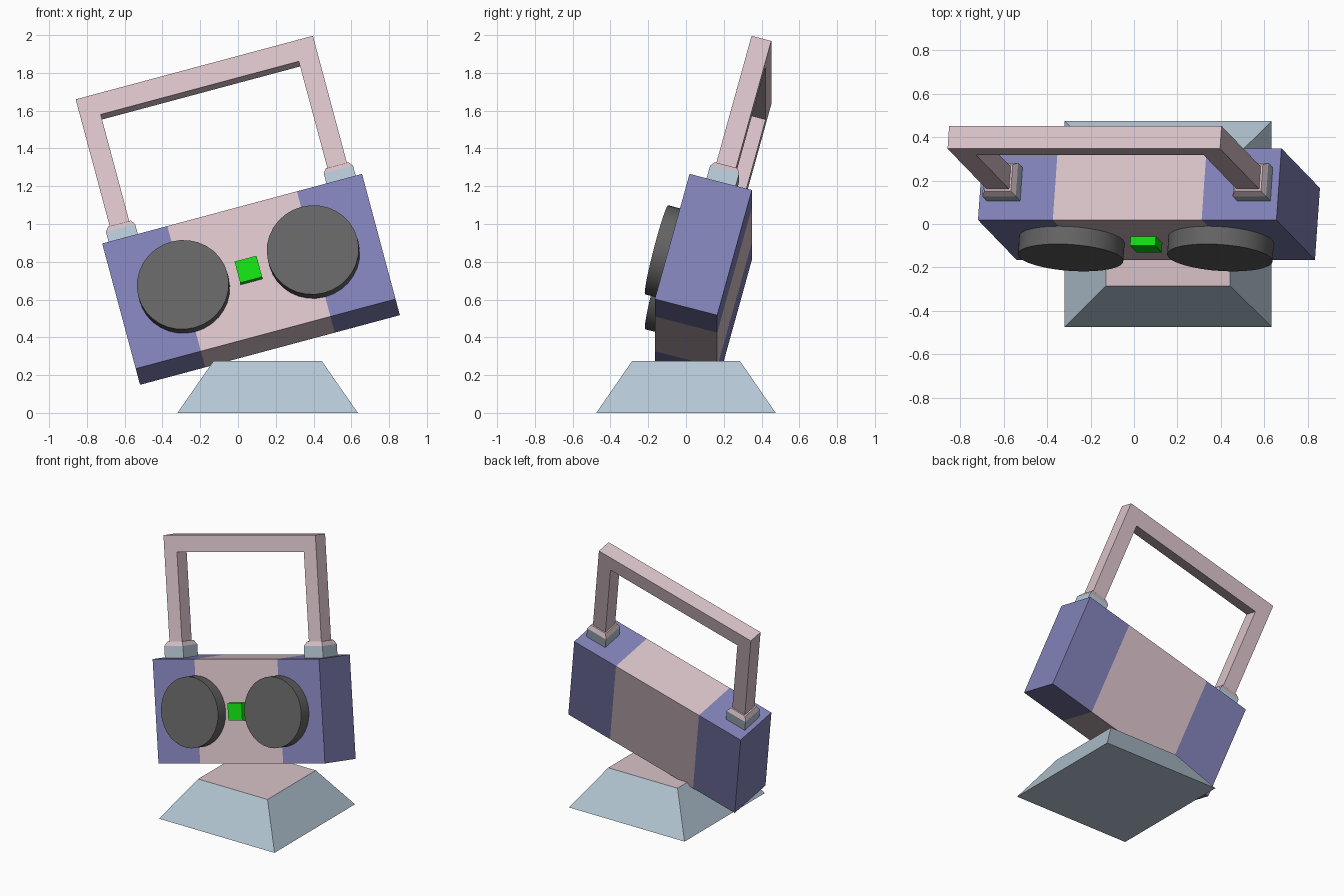
import bpy, bmesh
from math import radians
from mathutils import Matrix, Vector, Euler

cube = bpy.data.objects.get("Cube")
if cube:
    bpy.data.objects.remove(cube, do_unlink=True)


def material(name, r, g, b):
    m = bpy.data.materials.new(name)
    m.use_nodes = True
    m.diffuse_color = (r, g, b, 1)
    m.node_tree.nodes["Principled BSDF"].inputs["Base Color"].default_value = (r, g, b, 1)
    return m


PINK = material("pale_pink", 0.69, 0.54, 0.58)
BLUE = material("pale_blue", 0.46, 0.57, 0.66)
PURPLE = material("soft_purple", 0.22, 0.22, 0.48)
GREY = material("dark_grey", 0.127, 0.127, 0.127)
GREEN = material("bright_green", 0.006, 0.72, 0.006)

# The radio leans back and tips up towards its left
TILT = Matrix.Translation((0.069, 0.092, 0.707)) @ \
    Euler((radians(-15), radians(-15), 0)).to_matrix().to_4x4()


def finish(name, bm, mats, matrix=TILT):
    bmesh.ops.recalc_face_normals(bm, faces=bm.faces)
    mesh = bpy.data.meshes.new(name)
    bm.to_mesh(mesh)
    bm.free()
    mesh.transform(matrix)
    for m in mats:
        mesh.materials.append(m)
    obj = bpy.data.objects.new(name, mesh)
    bpy.context.collection.objects.link(obj)
    return obj


def add_box(bm, size, centre):
    verts = bmesh.ops.create_cube(bm, size=1)["verts"]
    for v in verts:
        v.co = Vector(a * s + c for a, s, c in zip(v.co, size, centre))
    return verts


# Tapered stand with a pink top
bm = bmesh.new()
for v in add_box(bm, (0.955, 0.95, 0.275), (0.157, 0, 0.1375)):
    if v.co.z > 0.1:
        v.co.x = 0.157 + (v.co.x - 0.157) * 0.6
        v.co.y *= 0.6
bm.normal_update()
for f in bm.faces:
    f.material_index = 1 if f.normal.z > 0.9 else 0
finish("stand", bm, [BLUE, PINK], Matrix())

# Body with purple ends
bm = bmesh.new()
add_box(bm, (1.424, 0.342, 0.71), (0, 0, 0))
for x in (-0.355, 0.355):
    bmesh.ops.bisect_plane(bm, geom=bm.verts[:] + bm.edges[:] + bm.faces[:],
                           plane_co=(x, 0, 0), plane_no=(1, 0, 0))
for f in bm.faces:
    f.material_index = 1 if abs(f.calc_center_median().x) > 0.36 else 0
finish("body", bm, [PINK, PURPLE])

# Square button between the speakers
bm = bmesh.new()
add_box(bm, (0.12, 0.12, 0.12), (0, -0.154, 0))
finish("button", bm, [GREEN])

for side, sx in (("left", 1), ("right", -1)):
    # Round speaker
    bm = bmesh.new()
    bmesh.ops.create_cone(bm, cap_ends=True, segments=32, radius1=0.244,
                          radius2=0.244, depth=0.17)
    place = Matrix.Translation((sx * 0.356, -0.171, 0)) @ Matrix.Rotation(radians(90), 4, 'X')
    bmesh.ops.transform(bm, matrix=place, verts=bm.verts)
    speaker = finish(side + "_speaker", bm, [GREY])
    bpy.ops.object.select_all(action='DESELECT')
    speaker.select_set(True)
    bpy.context.view_layer.objects.active = speaker
    bpy.ops.object.shade_smooth_by_angle(angle=radians(35))

    # Handle socket with a pink sloped cap
    bm = bmesh.new()
    add_box(bm, (0.16, 0.16, 0.09), (sx * 0.597, 0, 0.39))
    bm.normal_update()
    top = max(bm.faces, key=lambda f: f.normal.z)
    ring = bmesh.ops.inset_region(bm, faces=[top], thickness=0.025, depth=0.03)["faces"]
    for f in ring + [top]:
        f.material_index = 1
    finish(side + "_handle_socket", bm, [BLUE, PINK])

# Square-section carrying handle
OUT, IN, LOW, UNDER, TOP = 0.65, 0.543, 0.43, 1.072, 1.187
half = [(IN, UNDER), (IN, LOW), (OUT, LOW), (OUT, TOP)]
outline = half + [(-x, z) for x, z in reversed(half)]
bm = bmesh.new()
face = bm.faces.new([bm.verts.new((x, -0.054, z)) for x, z in outline])
extruded = bmesh.ops.extrude_face_region(bm, geom=[face])["geom"]
bmesh.ops.translate(bm, vec=(0, 0.108, 0),
                    verts=[g for g in extruded if isinstance(g, bmesh.types.BMVert)])
finish("handle", bm, [PINK])
